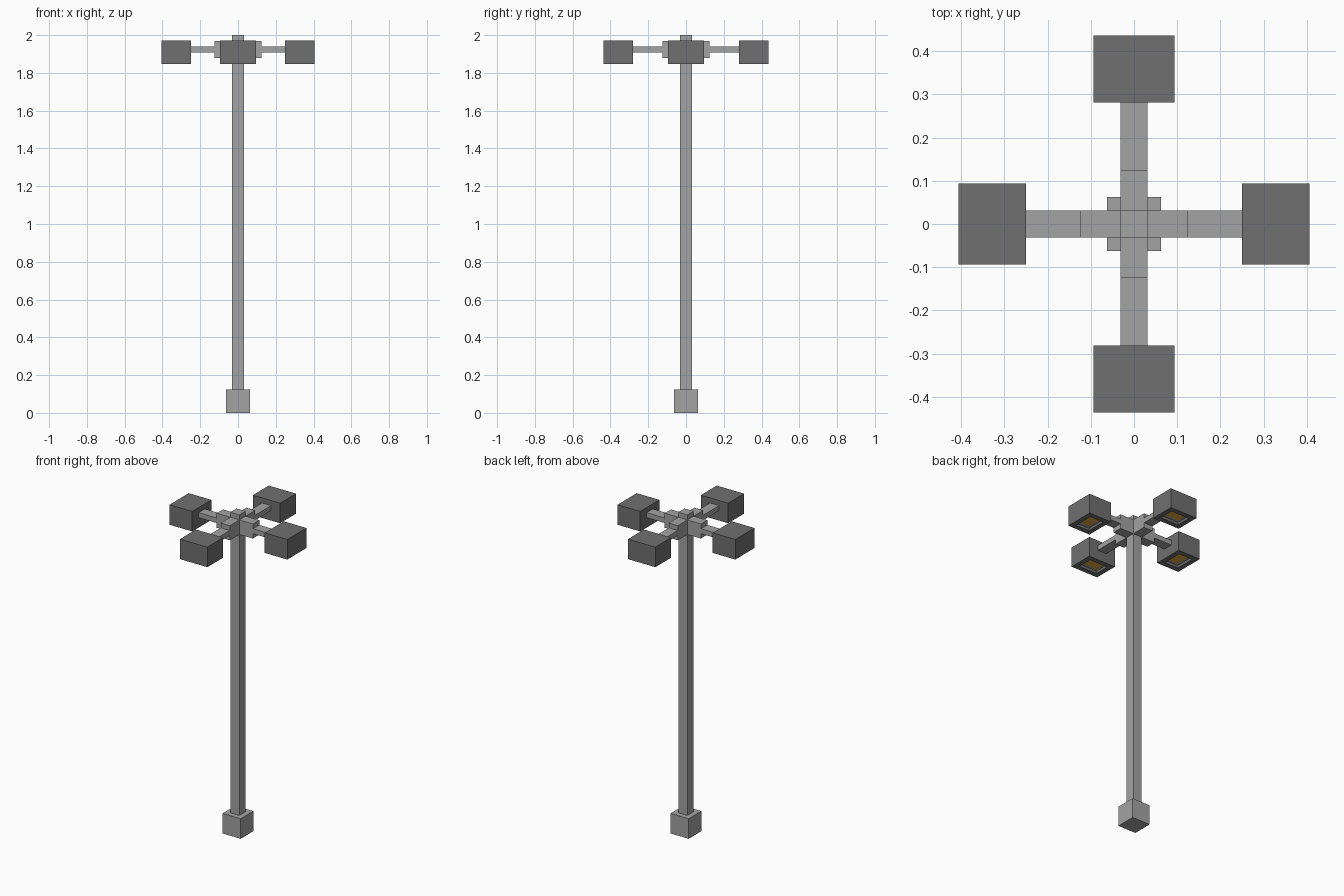
import bpy, bmesh, math
from mathutils import Matrix, Vector

cube = bpy.data.objects.get("Cube")
if cube:
    bpy.data.objects.remove(cube)


def material(name, srgb):
    """Flat colour from 0-255 display values."""
    col = [((c / 255 + 0.055) / 1.055) ** 2.4 for c in srgb] + [1.0]
    m = bpy.data.materials.new(name)
    m.use_nodes = True
    m.diffuse_color = col
    m.node_tree.nodes["Principled BSDF"].inputs["Base Color"].default_value = col
    return m


GREY = material("light grey metal", (163, 163, 163))
DARK = material("dark grey housing", (112, 112, 112))
GLOW = material("amber lamp", (240, 178, 66))


def box_bmesh(lo, hi):
    lo, hi = Vector(lo), Vector(hi)
    bm = bmesh.new()
    bmesh.ops.create_cube(bm, size=1)
    bmesh.ops.scale(bm, vec=hi - lo, verts=bm.verts)
    bmesh.ops.translate(bm, vec=(lo + hi) / 2, verts=bm.verts)
    return bm


def finish(bm, name, mats, angle=0.0):
    """Turn about the pole and store as an object."""
    bm.transform(Matrix.Rotation(angle, 4, "Z"))
    me = bpy.data.meshes.new(name)
    bm.to_mesh(me)
    bm.free()
    for m in mats:
        me.materials.append(m)
    ob = bpy.data.objects.new(name, me)
    bpy.context.collection.objects.link(ob)


def recess(bm, face, thickness, height):
    """Inset a downward face and push its middle up."""
    bmesh.ops.inset_region(bm, faces=[face], thickness=thickness, use_even_offset=True)
    edges = list(face.edges)
    bmesh.ops.translate(bm, vec=(0, 0, 0), verts=face.verts)
    if height:
        new = bmesh.ops.extrude_face_region(bm, geom=[face] + edges)["geom"]
        verts = [g for g in new if isinstance(g, bmesh.types.BMVert)]
        top = [g for g in new if isinstance(g, bmesh.types.BMFace)][0]
        if face.is_valid:
            bmesh.ops.delete(bm, geom=[face], context="FACES_ONLY")
        bmesh.ops.translate(bm, vec=(0, 0, height), verts=verts)
        return top
    return face


# Base block and pole
W = 0.031
finish(box_bmesh((-0.0625, -0.0625, 0), (0.0625, 0.0625, 0.125)), "base", [GREY])
finish(box_bmesh((-W, -W, 0.125), (W, W, 2)), "pole", [GREY])

# Four brackets, arms and lamp heads; the front and back arms are longer
for i, side in enumerate(("left", "back", "right", "front")):
    turn = i * math.pi / 2
    inner = 0.25 if i % 2 == 0 else 0.281
    finish(box_bmesh((W, -W, 1.878), (0.125, W, 1.969)), side + "_bracket", [GREY], turn)
    finish(box_bmesh((0.125, -W, 1.908), (inner, W, 1.939)), side + "_arm", [GREY], turn)

    # Lamp housing with a recessed underside, grey reflector and amber lamp
    bm = box_bmesh((inner, -0.094, 1.846), (inner + 0.156, 0.094, 1.971))
    bm.normal_update()
    under = min(bm.faces, key=lambda f: f.normal.z)
    ceiling = recess(bm, under, 0.031, 0.016)
    ceiling.material_index = 1
    lamp = recess(bm, ceiling, 0.016, 0)
    lamp.material_index = 2
    finish(bm, side + "_lamp_head", [DARK, GREY, GLOW], turn)
